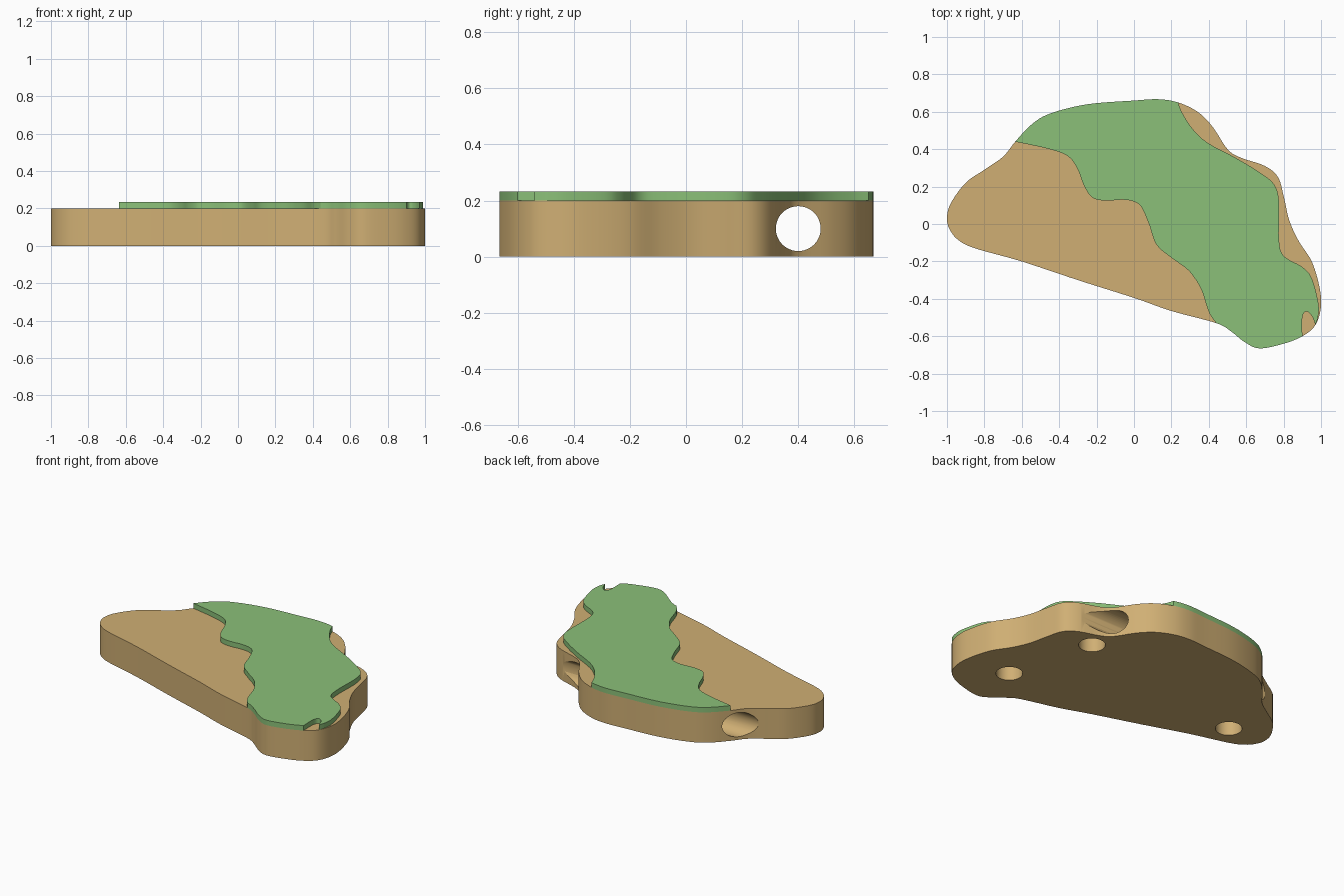
import bpy, bmesh, math
from mathutils import Vector, Matrix

if "Cube" in bpy.data.objects:
    bpy.data.objects.remove(bpy.data.objects["Cube"])

STEPS = 6


def spline(pts, closed=False):
    """Catmull-Rom curve through the points, STEPS samples per span."""
    p = [Vector(q) for q in pts]
    n = len(p)
    get = (lambda i: p[i % n]) if closed else (lambda i: p[min(max(i, 0), n - 1)])
    out = []
    for i in range(n if closed else n - 1):
        a, b, c, d = (get(i + k) for k in (-1, 0, 1, 2))
        for s in range(STEPS):
            t = s / STEPS
            out.append(0.5 * (2 * b + (c - a) * t + (2 * a - 5 * b + 4 * c - d) * t * t
                              + (3 * b - a - 3 * c + d) * t ** 3))
    return out


def material(name, rgb):
    m = bpy.data.materials.new(name)
    m.diffuse_color = (*rgb, 1)
    m.use_nodes = True
    m.node_tree.nodes["Principled BSDF"].inputs["Base Color"].default_value = m.diffuse_color
    return m


def slab(name, outline, z0, z1, mat):
    """Extrude a closed outline between two heights."""
    bm = bmesh.new()
    face = bm.faces.new([bm.verts.new((q.x, q.y, z0)) for q in outline])
    top = bmesh.ops.extrude_face_region(bm, geom=[face])["geom"]
    bmesh.ops.translate(bm, vec=(0, 0, z1 - z0),
                        verts=[v for v in top if isinstance(v, bmesh.types.BMVert)])
    bmesh.ops.recalc_face_normals(bm, faces=bm.faces[:])
    me = bpy.data.meshes.new(name)
    bm.to_mesh(me)
    bm.free()
    ob = bpy.data.objects.new(name, me)
    bpy.context.collection.objects.link(ob)
    me.materials.append(mat)
    return ob


def cut_cylinder(target, radius, depth, loc, rot=(0, 0, 0)):
    bpy.ops.mesh.primitive_cylinder_add(vertices=48, radius=radius, depth=depth,
                                        location=loc, rotation=rot)
    cutter = bpy.context.object
    cutter.name = "hole_cutter"
    cutter.data.materials.append(target.data.materials[0])
    cutter.hide_render = True
    mod = target.modifiers.new("hole", 'BOOLEAN')
    mod.operation, mod.solver, mod.object = 'DIFFERENCE', 'EXACT', cutter
    bpy.context.view_layer.objects.active = target
    bpy.ops.object.modifier_apply(modifier=mod.name)
    bpy.data.objects.remove(cutter)


def smooth(ob):
    bpy.ops.object.select_all(action='DESELECT')
    ob.select_set(True)
    bpy.context.view_layer.objects.active = ob
    bpy.ops.object.shade_smooth_by_angle(angle=math.radians(30))


tan = material("tan", (0.63, 0.43, 0.175))
green = material("green", (0.26, 0.53, 0.19))

# Base block outline
outline = [(-1, .03), (-.98, .11), (-.9, .22), (-.8, .29), (-.7, .36), (-.635, .44),
           (-.55, .53), (-.45, .59), (-.25, .64), (0, .66), (.13, .667), (.235, .65),
           (.34, .6), (.42, .52), (.5, .4), (.57, .355), (.7, .31), (.77, .25),
           (.8, .15), (.83, .02), (.88, -.09), (.95, -.2), (.99, -.33), (1, -.44),
           (.97, -.54), (.9, -.6), (.8, -.64), (.67, -.665), (.59, -.63), (.52, -.575),
           (.44, -.53), (.2, -.465), (0, -.395), (-.3, -.3), (-.6, -.2), (-.85, -.13),
           (-.94, -.085), (-.985, -.03)]
rim = spline(outline, closed=True)
base = slab("base_block", rim, 0, 0.2, tan)

# Cord hole through the length, three blind holes underneath
cut_cylinder(base, 0.08, 3, (0, 0.4, 0.1), (0, math.pi / 2, 0))
for x, y in ((-.74, 0), (.69, -.34), (.53, .24)):
    cut_cylinder(base, 0.08, 0.3, (x, y, 0.0))
smooth(base)

# Green raised layer: two shared stretches of rim joined by three inner edges
right_edge = [(.235, .65), (.26, .59), (.32, .5), (.4, .43), (.55, .35), (.68, .27),
              (.75, .21), (.775, .12), (.775, -.08), (.8, -.17), (.9, -.23),
              (.95, -.29), (.985, -.42), (.985, -.49), (.97, -.54)]
notch = [(.97, -.54), (.95, -.49), (.92, -.468), (.9, -.5), (.9, -.6)]
left_edge = [(.44, -.53), (.4, -.47), (.36, -.35), (.31, -.27), (.27, -.23), (.2, -.18),
             (.12, -.11), (.08, 0), (.04, .09), (0, .12), (-.06, .13), (-.15, .125),
             (-.22, .14), (-.265, .2), (-.3, .29), (-.35, .36), (-.45, .4), (-.635, .44)]
layer = (rim[5 * STEPS:11 * STEPS] + spline(right_edge) + spline(notch)
         + rim[25 * STEPS:30 * STEPS] + spline(left_edge))
smooth(slab("raised_layer", layer, 0.2, 0.233, green))
